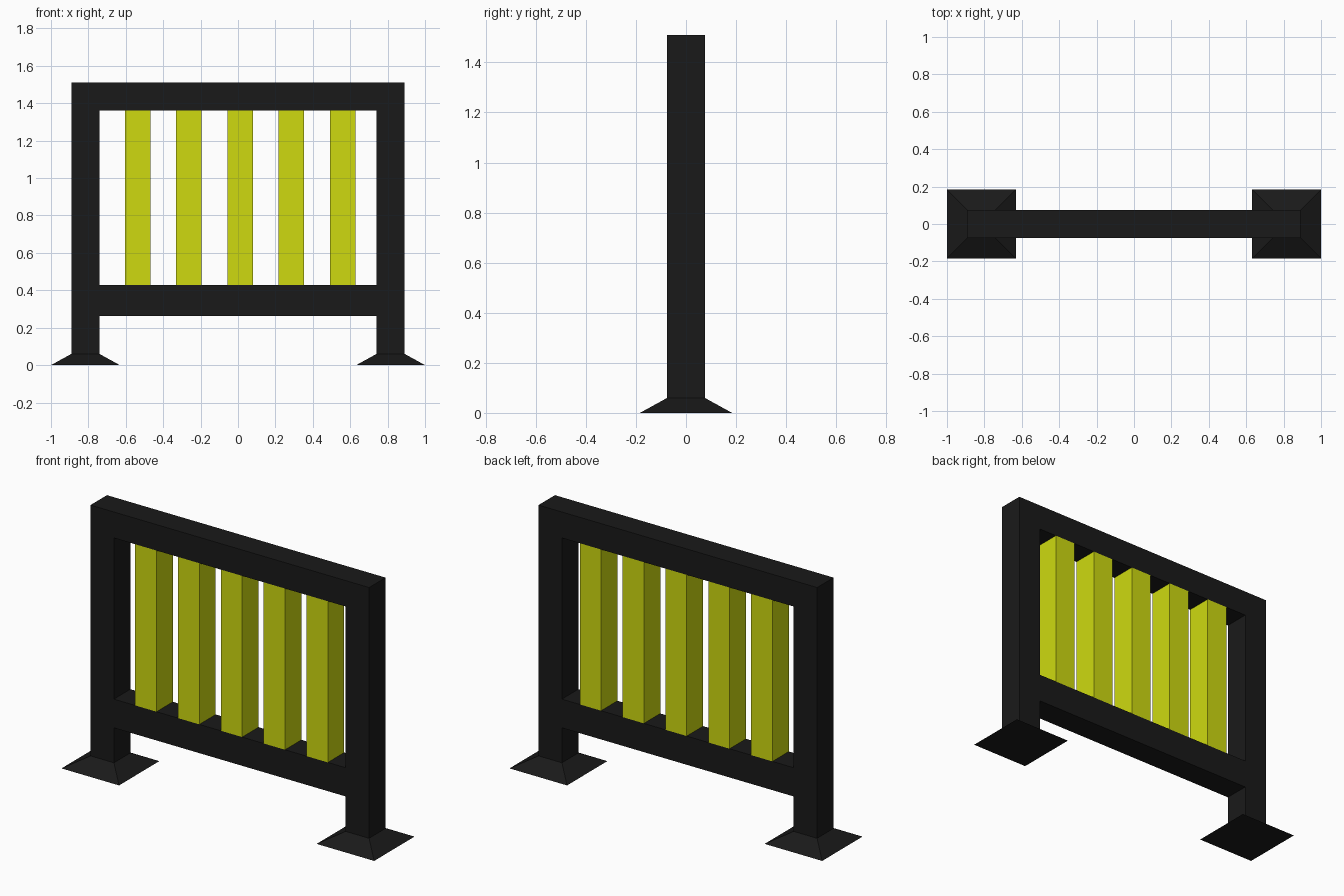
import bpy, bmesh

if "Cube" in bpy.data.objects:
    bpy.data.objects.remove(bpy.data.objects["Cube"])


def material(name, color):
    m = bpy.data.materials.new(name)
    m.diffuse_color = color
    m.use_nodes = True
    m.node_tree.nodes["Principled BSDF"].inputs["Base Color"].default_value = m.diffuse_color
    return m


black = material("black_paint", (0.01, 0.01, 0.01, 1))
yellow = material("yellow_paint", (0.62, 0.70, 0.005, 1))


def make_object(name, bm, mat):
    bmesh.ops.recalc_face_normals(bm, faces=bm.faces)
    me = bpy.data.meshes.new(name)
    bm.to_mesh(me)
    bm.free()
    me.materials.append(mat)
    ob = bpy.data.objects.new(name, me)
    bpy.context.collection.objects.link(ob)
    return ob


def square_loft(name, cx, rings, mat):
    """Stack of square sections, each given as (half width, height)."""
    bm = bmesh.new()
    loops = [[bm.verts.new((cx + sx * h, sy * h, z))
              for sx, sy in ((-1, -1), (1, -1), (1, 1), (-1, 1))]
             for h, z in rings]
    for a, b in zip(loops, loops[1:]):
        for i in range(4):
            j = (i + 1) % 4
            bm.faces.new((a[i], a[j], b[j], b[i]))
    bm.faces.new(loops[0])
    bm.faces.new(loops[-1])
    return make_object(name, bm, mat)


def box(name, x0, x1, z0, z1, half_y, mat):
    bm = bmesh.new()
    bmesh.ops.create_cube(bm, size=1)
    bmesh.ops.scale(bm, vec=(x1 - x0, 2 * half_y, z1 - z0), verts=bm.verts)
    bmesh.ops.translate(bm, vec=((x0 + x1) / 2, 0, (z0 + z1) / 2), verts=bm.verts)
    return make_object(name, bm, mat)


# Posts with flared feet
H = 0.075
for side, sign in (("left", -1), ("right", 1)):
    square_loft(side + "_post", sign * 0.816,
                [(0.184, 0), (H, 0.06), (H, 1.51)], black)

# Rails between the posts
box("top_rail", -0.741, 0.741, 1.36, 1.51, H, black)
box("bottom_rail", -0.741, 0.741, 0.262, 0.428, H, black)

# Yellow slats, flush with the rails
for i in range(5):
    cx = -0.537 + 0.274 * i
    box(f"slat_{i + 1}", cx - 0.068, cx + 0.068, 0.428, 1.36, H, yellow)
